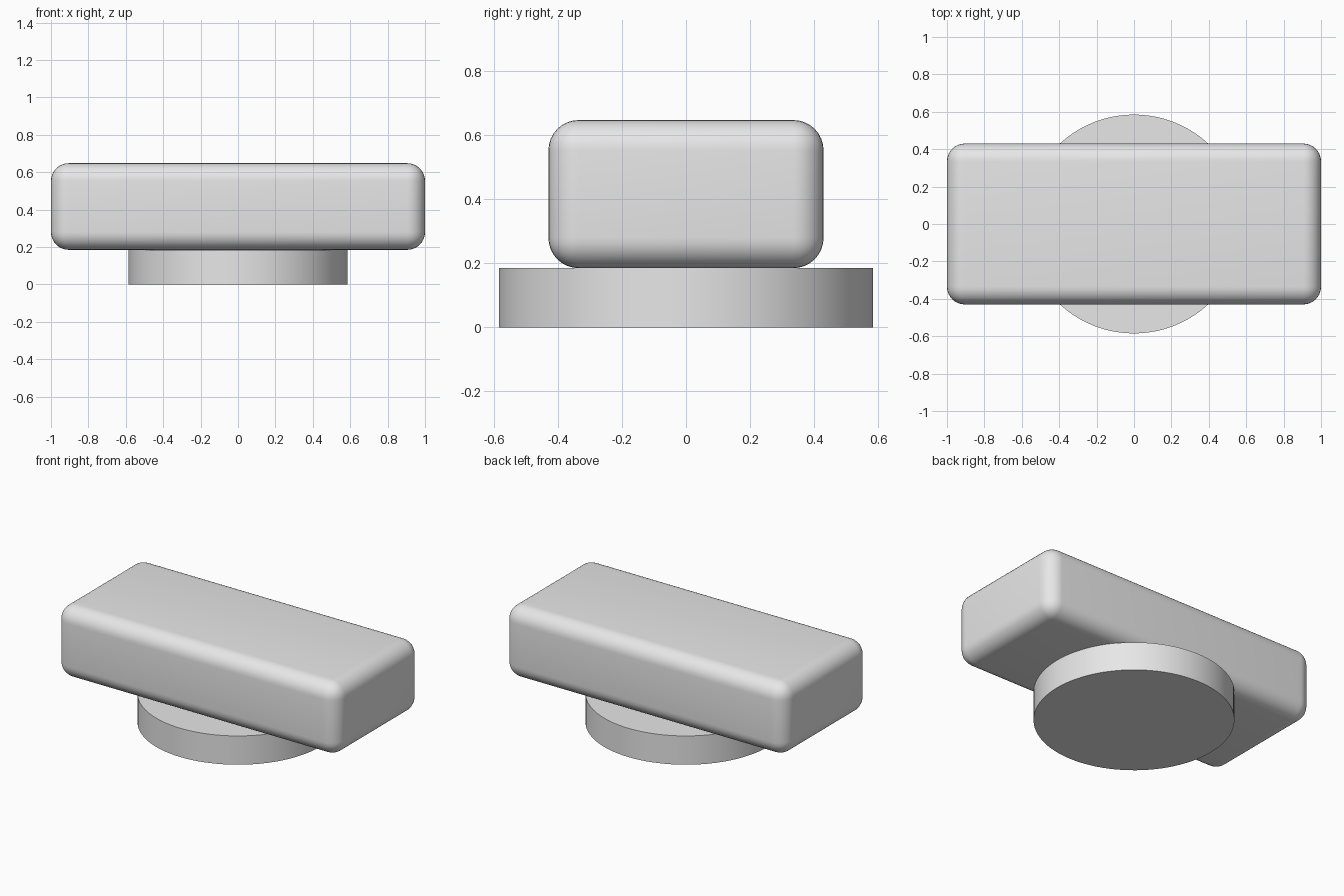
import bpy
import math

old = bpy.data.objects.get("Cube")
if old:
    bpy.data.objects.remove(old, do_unlink=True)

# Single plain grey
GREY = (0.8, 0.8, 0.8, 1.0)
grey = bpy.data.materials.new("light_grey")
grey.use_nodes = True
grey.diffuse_color = GREY
grey.node_tree.nodes["Principled BSDF"].inputs["Base Color"].default_value = GREY

BASE_HEIGHT = 0.185
TOP = 0.648


def finish(name):
    obj = bpy.context.object
    obj.name = obj.data.name = name
    obj.data.materials.append(grey)
    return obj


# Round base
bpy.ops.mesh.primitive_cylinder_add(
    vertices=96, radius=0.585, depth=BASE_HEIGHT, location=(0, 0, BASE_HEIGHT / 2))
finish("round_base")
bpy.ops.object.shade_smooth_by_angle(angle=math.radians(30))

# Rounded block resting on the base
bpy.ops.mesh.primitive_cube_add(size=1, location=(0, 0, (TOP + BASE_HEIGHT) / 2))
block = finish("rounded_block")
block.scale = (2.0, 0.86, TOP - BASE_HEIGHT)
bpy.ops.object.transform_apply(location=False, rotation=False, scale=True)
bevel = block.modifiers.new("rounded_edges", "BEVEL")
bevel.width = 0.095
bevel.segments = 8
bevel.limit_method = "ANGLE"
bpy.ops.object.modifier_apply(modifier=bevel.name)
bpy.ops.object.shade_smooth_by_angle(angle=math.radians(30))
